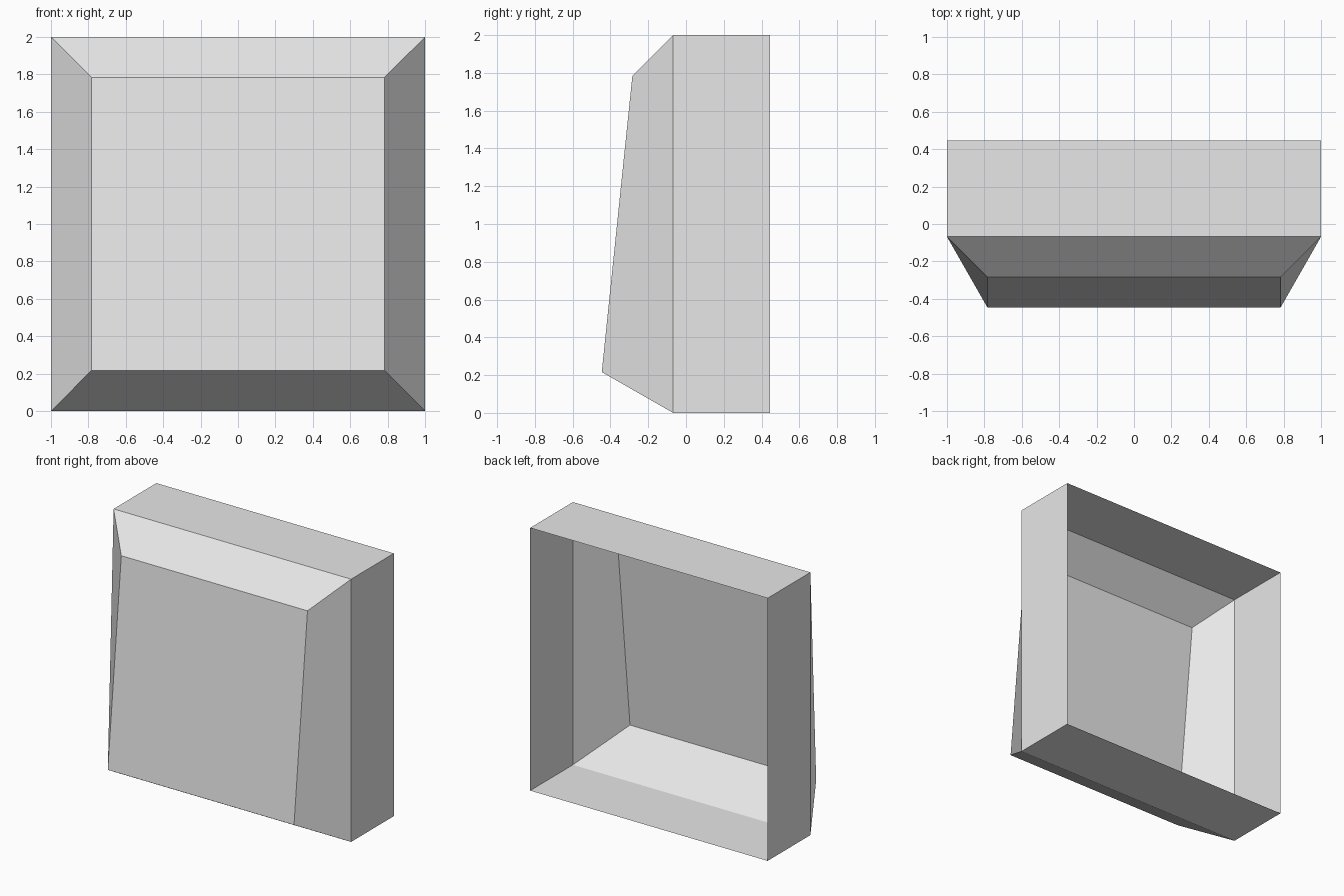
import bpy
import bmesh

cube = bpy.data.objects.get("Cube")
if cube:
    bpy.data.objects.remove(cube, do_unlink=True)

# Single plain grey
grey = bpy.data.materials.new("light_grey")
grey.use_nodes = True
colour = (0.8, 0.8, 0.8, 1)
grey.diffuse_color = colour
grey.node_tree.nodes["Principled BSDF"].inputs["Base Color"].default_value = colour

bm = bmesh.new()


def ring(half_width, bottom, top):
    """Rectangular loop; bottom and top are (y, z) pairs."""
    corners = [(-half_width, *bottom), (half_width, *bottom),
               (half_width, *top), (-half_width, *top)]
    return [bm.verts.new(c) for c in corners]


# Open back rim, start of the bevel, and leaning front panel
rings = [
    ring(1, (0.446, 0), (0.446, 2)),
    ring(1, (-0.068, 0), (-0.068, 2)),
    ring(0.784, (-0.446, 0.216), (-0.284, 1.784)),
]

# Side walls and sloped borders
for back, front in zip(rings, rings[1:]):
    for i in range(4):
        j = (i + 1) % 4
        bm.faces.new((back[i], back[j], front[j], front[i]))

# Front panel closes the shell; the back stays open
bm.faces.new(rings[-1])
bmesh.ops.recalc_face_normals(bm, faces=bm.faces)

mesh = bpy.data.meshes.new("panel_shell")
bm.to_mesh(mesh)
bm.free()
mesh.materials.append(grey)
shell = bpy.data.objects.new("panel_shell", mesh)
bpy.context.collection.objects.link(shell)
